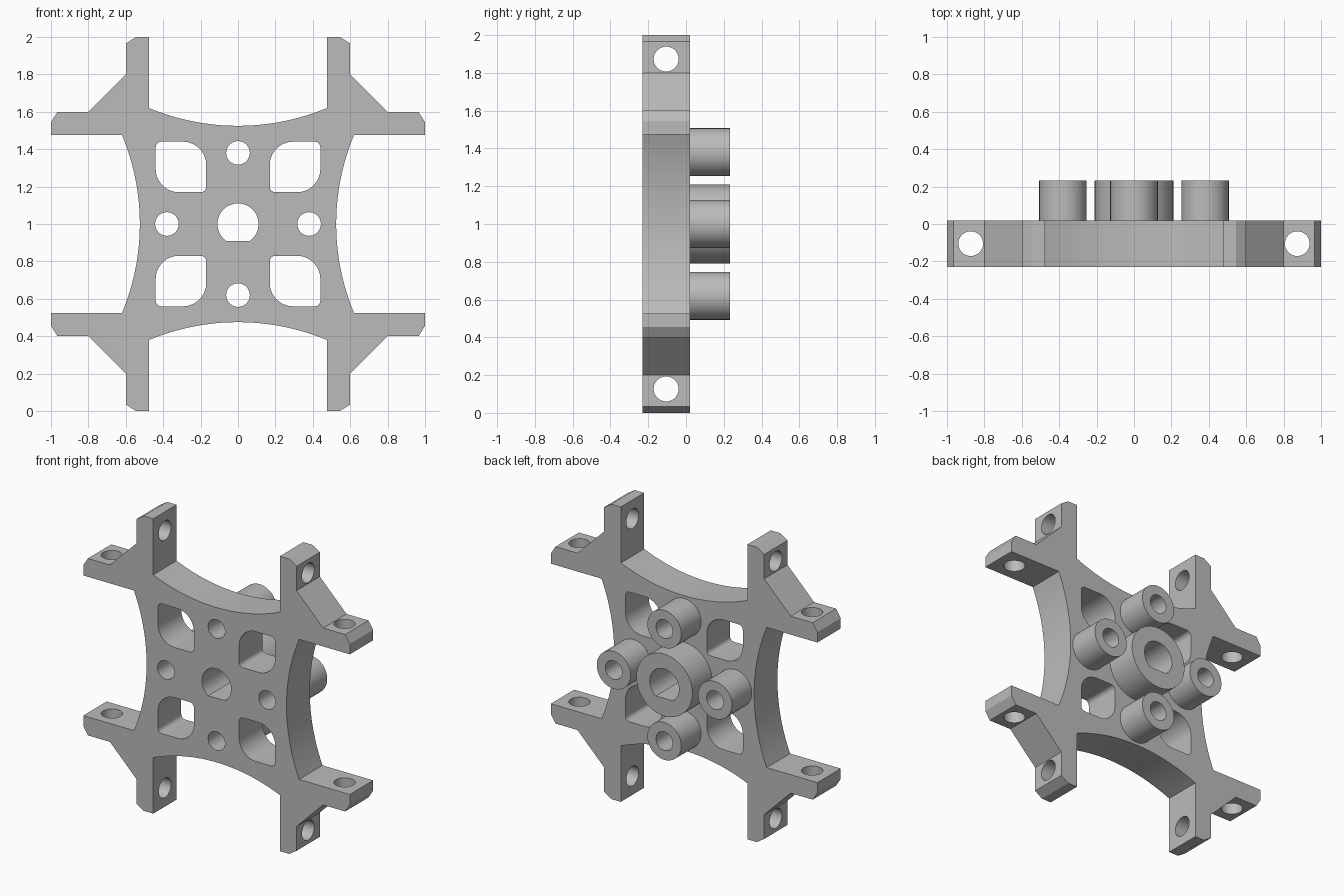
import bpy, bmesh
from math import sin, cos, pi, asin, sqrt
from mathutils import Vector

if "Cube" in bpy.data.objects:
    bpy.data.objects.remove(bpy.data.objects["Cube"])

FRONT, BACK, TIP = -0.23, 0.02, 0.232   # depth of plate and bosses
MID = (FRONT + BACK) / 2
BOSS_R, BORE_R, BOSS_DIST = 0.127, 0.063, 0.38

grey = bpy.data.materials.new("grey_plastic")
grey.use_nodes = True
colour = (0.5, 0.5, 0.5, 1)
grey.diffuse_color = colour
grey.node_tree.nodes["Principled BSDF"].inputs["Base Color"].default_value = colour


def arc(cx, cy, r, a0, a1, n):
    return [(cx + r * cos(a0 + (a1 - a0) * i / n), cy + r * sin(a0 + (a1 - a0) * i / n))
            for i in range(n + 1)]


def circle(cx, cy, r, n=64):
    return arc(cx, cy, r, 0, 2 * pi, n)[:-1]


def prism(bm, points, start, end, place):
    """Extrude a closed 2D outline; place(a, b, depth) gives the 3D point."""
    rings = [[bm.verts.new(place(a, b, d)) for a, b in points] for d in (start, end)]
    bm.faces.new(rings[0])
    bm.faces.new(rings[1][::-1])
    n = len(points)
    for i in range(n):
        j = (i + 1) % n
        bm.faces.new((rings[0][j], rings[0][i], rings[1][i], rings[1][j]))


def along_y(a, b, d):
    return Vector((a, d, b + 1))


def along_x(a, b, d):
    return Vector((d, a, b + 1))


def along_z(a, b, d):
    return Vector((b, a, d + 1))


def make(name, shapes):
    bm = bmesh.new()
    for shape in shapes:
        prism(bm, *shape)
    bmesh.ops.recalc_face_normals(bm, faces=bm.faces)
    mesh = bpy.data.meshes.new(name)
    bm.to_mesh(mesh)
    bm.free()
    obj = bpy.data.objects.new(name, mesh)
    obj.data.materials.append(grey)
    bpy.context.collection.objects.link(obj)
    return obj


# Plate outline: one corner with two arms and a web, then a bowed side, four times
c, waist, bow = 0.475, 0.525, 0.095
radius = (c * c + bow * bow) / (2 * bow)
half = asin(c / radius)
side = arc(waist + radius, 0, radius, pi + half, pi - half, 32)
corner = [(1, c), (1, 0.545), (0.965, 0.6), (0.8, 0.6),
          (0.6, 0.8), (0.6, 0.965), (0.545, 1), (c, 1)]
outline = []
for turn in range(4):
    for x, z in side[::-1][::-1] + corner:
        for _ in range(turn):
            x, z = -z, x
        outline.append((x, z))

plate = make("plate", [(outline, FRONT, BACK, along_y)])

# Bosses on the back
ring = {"right": (-1, 0), "left": (1, 0), "upper": (0, 1), "lower": (0, -1)}
parts = [plate, make("centre_boss", [(circle(0, 0, 0.21, 96), BACK, TIP, along_y)])]
for name, (x, z) in ring.items():
    disc = circle(x * BOSS_DIST, z * BOSS_DIST, BOSS_R)
    parts.append(make(name + "_boss", [(disc, BACK, TIP, along_y)]))

# Bores: a D-shaped shaft hole and four round ones
flat = asin(0.09 / 0.11)
bores = [arc(0, 0, 0.11, -flat, pi + flat, 64)]
bores += [circle(x * BOSS_DIST, z * BOSS_DIST, BORE_R) for x, z in ring.values()]

# Windows: two tight and two wide corners each
lo, hi, tight, wide = 0.17, 0.44, 0.03, 0.125
window = (arc(hi - tight, hi - tight, tight, 0, pi / 2, 8)
          + arc(lo + wide, hi - wide, wide, pi / 2, pi, 16)
          + arc(lo + tight, lo + tight, tight, pi, 1.5 * pi, 8)
          + arc(hi - wide, lo + wide, wide, 1.5 * pi, 2 * pi, 16))
windows = [[(sx * x, sz * z) for x, z in window] for sx in (1, -1) for sz in (1, -1)]

# Cross holes through the arms
cuts = [(p, -0.4, 0.4, along_y) for p in bores + windows]
for s in (1, -1):
    hole = circle(MID, s * 0.873, 0.066)
    cuts += [(hole, -0.7, 0.7, along_x), (hole, -0.7, 0.7, along_z)]
cutter = make("hole_cutter", cuts)
cutter.hide_render = True

for obj in parts:
    bpy.ops.object.select_all(action="DESELECT")
    bpy.context.view_layer.objects.active = obj
    obj.select_set(True)
    cut = obj.modifiers.new("holes", "BOOLEAN")
    cut.operation = "DIFFERENCE"
    cut.solver = "EXACT"
    cut.object = cutter
    bpy.ops.object.modifier_apply(modifier="holes")
    bpy.ops.object.shade_smooth_by_angle(angle=pi / 6)

bpy.data.objects.remove(cutter)
